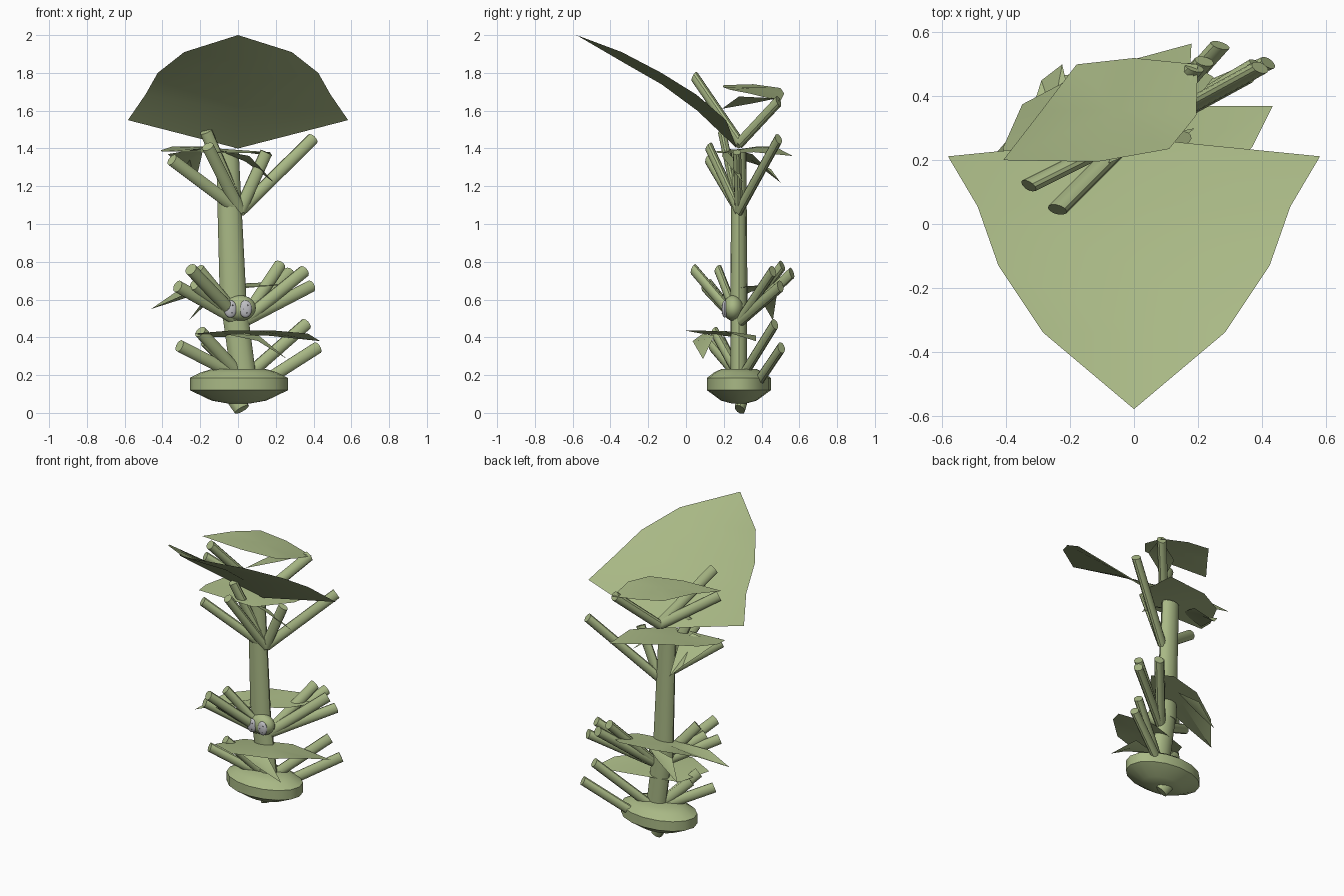
import bpy, bmesh, math
from mathutils import Vector

SQUASH = 0.65          # the plant is flattened front to back
CY = 0.28              # depth of the stem axis


def material(name, rgb):
    m = bpy.data.materials.new(name)
    m.diffuse_color = (*rgb, 1)
    return m


GREEN = material("leaf green", (0.395, 0.48, 0.235))
GREY = material("pale grey", (0.52, 0.52, 0.55))
DARK = material("dark grey", (0.12, 0.12, 0.13))


def make(name, verts, faces, mat=GREEN):
    me = bpy.data.meshes.new(name)
    me.from_pydata(verts, [], faces)
    bm = bmesh.new()
    bm.from_mesh(me)
    bmesh.ops.recalc_face_normals(bm, faces=bm.faces)
    bm.to_mesh(me)
    bm.free()
    me.materials.append(mat)
    ob = bpy.data.objects.new(name, me)
    bpy.context.collection.objects.link(ob)
    bpy.ops.object.select_all(action='DESELECT')
    ob.select_set(True)
    bpy.context.view_layer.objects.active = ob
    bpy.ops.object.shade_smooth_by_angle(angle=math.radians(35))
    return ob


def rod(name, a, b, r0, r1, n=12):
    """Flattened cylinder from a to b."""
    a, b = (Vector((p[0], p[1] / SQUASH, p[2])) for p in (a, b))
    q = (b - a).to_track_quat('Z', 'Y')
    verts = []
    for p, r in ((a, r0), (b, r1)):
        for i in range(n):
            t = 2 * math.pi * i / n
            v = p + q @ Vector((r * math.cos(t), r * math.sin(t), 0))
            verts.append((v.x, v.y * SQUASH, v.z))
    faces = [(i, (i + 1) % n, n + (i + 1) % n, n + i) for i in range(n)]
    faces += [tuple(range(n)), tuple(range(n, 2 * n))]
    return make(name, verts, faces)


def leaf(name, outline, lift=0.02):
    """Thin bent leaf: fan around a raised middle."""
    c = sum((Vector(p) for p in outline), Vector()) / len(outline)
    n = len(outline)
    verts = [c + Vector((0, 0, lift))] + [Vector(p) for p in outline]
    return make(name, verts, [(0, 1 + i, 1 + (i + 1) % n) for i in range(n)])


def ball(name, centre, size, mat):
    bm = bmesh.new()
    bmesh.ops.create_uvsphere(bm, u_segments=16, v_segments=10, radius=1)
    verts = [[v.co[k] * size[k] + centre[k] for k in range(3)] for v in bm.verts]
    faces = [[v.index for v in f.verts] for f in bm.faces]
    bm.free()
    return make(name, verts, faces, mat)


# Bulb base: lathe profile, flattened
profile = [(0.06, 0.05), (0.145, 0.065), (0.26, 0.12), (0.26, 0.185),
           (0.20, 0.215), (0.14, 0.233)]
N = 16
pv = [(0.005 + r * math.cos(2 * math.pi * i / N),
       CY + r * SQUASH * math.sin(2 * math.pi * i / N), z)
      for r, z in profile for i in range(N)]
K = len(profile) - 1
pf = [(k * N + i, k * N + (i + 1) % N, (k + 1) * N + (i + 1) % N, (k + 1) * N + i)
      for k in range(K) for i in range(N)]
pf += [tuple(range(N)), tuple(range(K * N, (K + 1) * N))]
make("bulb_base", pv, pf)

# Root tip and trunk
rod("root", (0.02, 0.285, 0.018), (-0.02, 0.30, 0.09), 0.042, 0.05)
rod("lower_trunk", (0.035, CY, 0.15), (-0.025, CY, 0.60), 0.066, 0.068)
rod("upper_trunk", (-0.024, CY, 0.55), (-0.056, CY, 1.38), 0.071, 0.060)

# Branches in three tiers: (base, tips)
tiers = {
    "lower_branch": ((0.03, 0.29, 0.18), [
        (0.36, 0.47, 0.47), (-0.31, 0.14, 0.355), (-0.20, 0.15, 0.43),
        (-0.17, 0.19, 0.38)]),
    "middle_branch": ((0.02, 0.28, 0.48), [
        (0.22, 0.51, 0.78), (0.27, 0.56, 0.74), (0.35, 0.46, 0.75),
        (0.385, 0.50, 0.67), (-0.25, 0.04, 0.76), (-0.21, 0.17, 0.76),
        (-0.32, 0.10, 0.67), (-0.23, 0.12, 0.68)]),
    "upper_branch": ((0.01, CY, 1.07), [
        (0.395, 0.49, 1.45), (-0.35, 0.12, 1.34), (-0.16, 0.12, 1.41),
        (-0.17, 0.19, 1.49), (0.15, 0.27, 1.38)]),
    "top_branch": ((0.0, 0.285, 1.43), [
        (0.19, 0.49, 1.65), (-0.24, 0.045, 1.78), (-0.33, 0.12, 1.65)]),
}
for name, (base, tips) in tiers.items():
    for tip in tips:
        rod(name, base, tip, 0.033, 0.033)
rod("lower_branch", (0.13, 0.38, 0.16), (0.42, 0.505, 0.345), 0.033, 0.033)

# Big top leaf: mirrored rows of (half width, y, edge z, midrib y, midrib z)
rows = [(0.583, 0.212, 1.55, 0.27, 1.40), (0.49, 0.055, 1.685, 0.06, 1.60),
        (0.425, -0.13, 1.80, -0.13, 1.74), (0.285, -0.34, 1.91, -0.34, 1.86)]
lv, lf = [], []
for w, y, z, my, mz in rows:
    lv += [(-w, y, z), (0, my, mz), (w, y, z)]
lv.append((0, -0.58, 2.0))
for k in range(3):
    for s in range(2):
        a = 3 * k + s
        lf.append((a, a + 1, a + 4, a + 3))
lf += [(9, 10, 12), (10, 11, 12)]
make("big_leaf", lv, lf)

# Smaller leaves near the crown
leaf("high_leaf", [(-0.41, 0.20, 1.735), (-0.115, 0.195, 1.725), (0.11, 0.235, 1.71),
                   (0.195, 0.34, 1.69), (0.20, 0.50, 1.65), (0.0, 0.52, 1.69),
                   (-0.18, 0.50, 1.72), (-0.29, 0.355, 1.74)], 0.015)
leaf("high_drooping_leaf", [(0.19, 0.48, 1.665), (0.12, 0.28, 1.675),
                            (-0.08, 0.19, 1.61), (-0.02, 0.36, 1.64)], 0.01)
leaf("crown_leaf", [(-0.405, 0.16, 1.385), (-0.41, 0.24, 1.39), (-0.35, 0.375, 1.41),
                    (-0.17, 0.47, 1.41), (0.18, 0.565, 1.36), (0.17, 0.36, 1.38),
                    (0.0, 0.17, 1.375)], 0.015)
leaf("crown_slim_leaf", [(-0.10, 0.21, 1.39), (0.06, 0.19, 1.36),
                         (0.19, 0.30, 1.22), (0.04, 0.27, 1.33)], 0.01)
leaf("crown_side_leaf", [(-0.37, 0.20, 1.37), (-0.29, 0.45, 1.29), (-0.225, 0.50, 1.22),
                         (-0.19, 0.35, 1.37), (-0.20, 0.22, 1.40)], 0.01)

# Low and middle leaves
leaf("low_leaf", [(0.435, 0.37, 0.38), (0.37, 0.24, 0.42), (0.20, 0.08, 0.435),
                  (-0.05, 0.0, 0.435), (-0.23, 0.08, 0.42), (-0.15, 0.28, 0.40),
                  (0.15, 0.37, 0.41)], 0.02)
leaf("low_drooping_leaf", [(-0.08, 0.09, 0.42), (0.11, 0.035, 0.38),
                           (0.26, 0.09, 0.285), (0.11, 0.15, 0.41)], 0.01)
leaf("middle_leaf", [(-0.46, 0.19, 0.55), (-0.33, 0.34, 0.64), (-0.10, 0.48, 0.68),
                     (0.13, 0.53, 0.69), (0.25, 0.46, 0.68), (0.14, 0.32, 0.67),
                     (-0.08, 0.24, 0.65), (-0.30, 0.18, 0.62)])
leaf("middle_drooping_leaf", [(0.0, 0.42, 0.67), (-0.12, 0.48, 0.62),
                              (-0.26, 0.46, 0.49), (-0.17, 0.39, 0.61)], 0.01)

# Face with two eyes
ball("head", (0.01, 0.25, 0.555), (0.085, 0.055, 0.068), GREEN)
for side in (-1, 1):
    ball("eye", (side * 0.04, 0.205, 0.55), (0.034, 0.016, 0.046), GREY)
    for dx, dz in ((0.012, 0.02), (-0.012, 0.0), (0.008, -0.022)):
        ball("eye_speck", (side * 0.04 + dx, 0.192, 0.55 + dz), (0.003, 0.004, 0.003), DARK)
